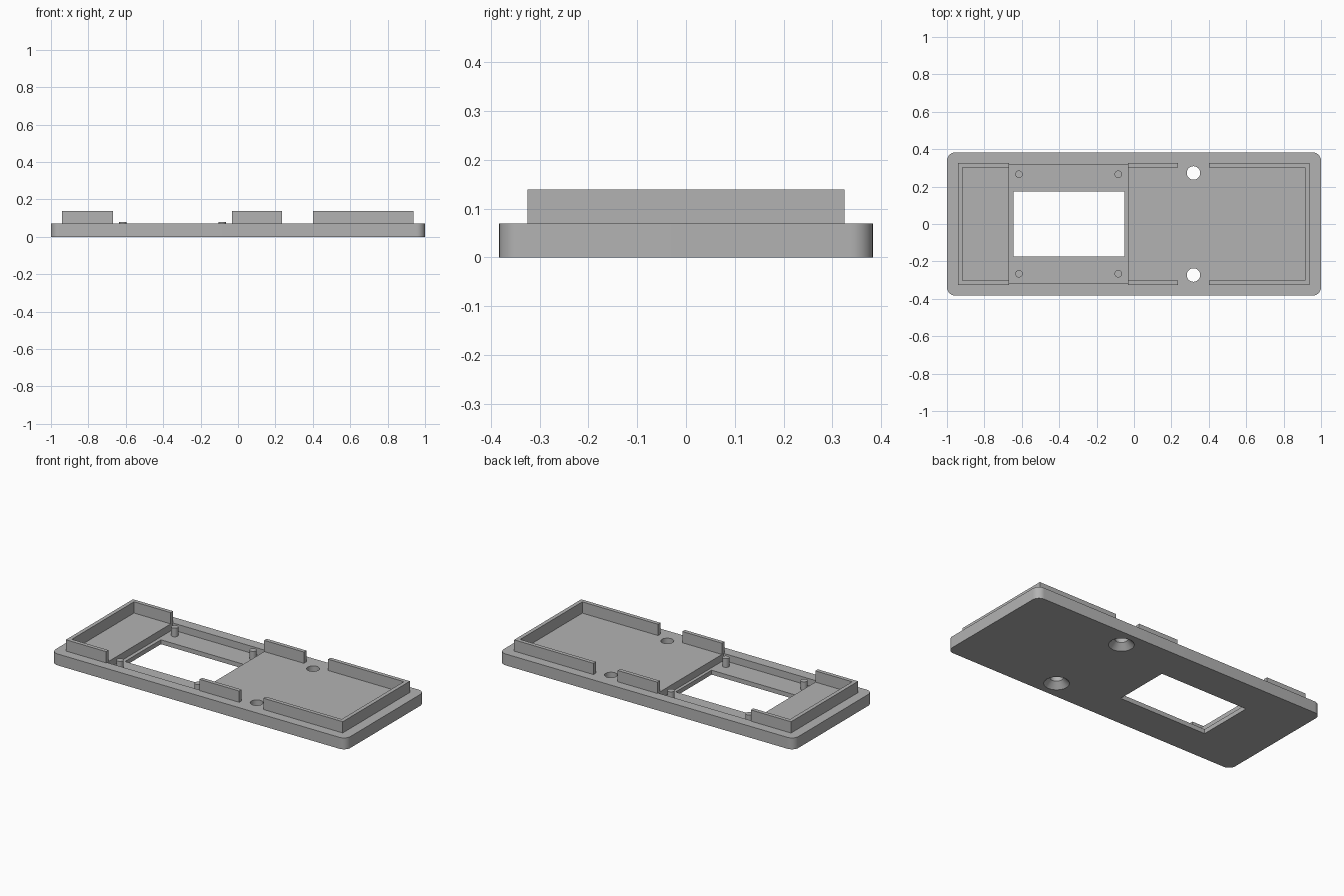
import bpy, bmesh, math

cube = bpy.data.objects.get("Cube")
if cube:
    bpy.data.objects.remove(cube, do_unlink=True)

# Single plastic colour
grey = bpy.data.materials.new("grey plastic")
grey.use_nodes = True
colour = (0.45, 0.45, 0.45, 1)
grey.diffuse_color = colour
grey.node_tree.nodes["Principled BSDF"].inputs["Base Color"].default_value = colour

BASE_TOP, WALL_TOP, FLOOR = 0.07, 0.139, 0.027
WALL_Y, WALL_T = 0.325, 0.024


def prism(name, outline, z0, z1):
    """Extrude a flat outline between two heights."""
    bm = bmesh.new()
    face = bm.faces.new([bm.verts.new((x, y, z0)) for x, y in outline])
    top = bmesh.ops.extrude_face_region(bm, geom=[face])["geom"]
    for v in top:
        if isinstance(v, bmesh.types.BMVert):
            v.co.z = z1
    bmesh.ops.recalc_face_normals(bm, faces=bm.faces)
    return finish(name, bm)


def finish(name, bm):
    mesh = bpy.data.meshes.new(name)
    bm.to_mesh(mesh)
    bm.free()
    mesh.materials.append(grey)
    obj = bpy.data.objects.new(name, mesh)
    bpy.context.collection.objects.link(obj)
    return obj


def rect(x0, x1, y0, y1):
    return [(x0, y0), (x1, y0), (x1, y1), (x0, y1)]


def rounded_rect(hx, hy, r, steps=10):
    pts = []
    for i, (sx, sy) in enumerate([(1, 1), (-1, 1), (-1, -1), (1, -1)]):
        for k in range(steps + 1):
            a = math.pi / 2 * (i + k / steps)
            pts.append((sx * (hx - r) + r * math.cos(a), sy * (hy - r) + r * math.sin(a)))
    return pts


def cone(name, x, y, r0, r1, z0, z1, sides=40):
    bm = bmesh.new()
    bmesh.ops.create_cone(bm, cap_ends=True, segments=sides, radius1=r0, radius2=r1, depth=z1 - z0)
    bmesh.ops.translate(bm, verts=bm.verts, vec=(x, y, (z0 + z1) / 2))
    return finish(name, bm)


def smooth(obj):
    bpy.ops.object.select_all(action="DESELECT")
    obj.select_set(True)
    bpy.context.view_layer.objects.active = obj
    bpy.ops.object.shade_smooth_by_angle(angle=math.radians(30))


def cut(obj, cutter):
    bpy.context.view_layer.objects.active = obj
    mod = obj.modifiers.new("cut", "BOOLEAN")
    mod.operation, mod.solver, mod.object = "DIFFERENCE", "EXACT", cutter
    bpy.ops.object.modifier_apply(modifier=mod.name)
    bpy.data.objects.remove(cutter, do_unlink=True)


# Base plate with recessed display pocket, window and countersunk holes
plate = prism("base_plate", rounded_rect(1, 0.383, 0.045), 0, BASE_TOP)
cut(plate, prism("pocket_cutter", rect(-0.667, -0.033, -0.318, 0.318), FLOOR, 0.2))
cut(plate, prism("window_cutter", rect(-0.645, -0.052, -0.174, 0.174), -0.1, 0.1))
for y in (-0.273, 0.273):
    cut(plate, cone("hole_cutter", 0.318, y, 0.036, 0.036, -0.1, 0.2))
    cut(plate, cone("countersink_cutter", 0.318, y, 0.07, 0.036, 0, 0.035))
smooth(plate)


# U-shaped end walls
def end_wall(name, x_end, x_open):
    inner_x = x_end - math.copysign(WALL_T, x_end)
    inner_y = WALL_Y - WALL_T
    prism(name, [(x_open, -WALL_Y), (x_end, -WALL_Y), (x_end, WALL_Y), (x_open, WALL_Y),
                 (x_open, inner_y), (inner_x, inner_y), (inner_x, -inner_y), (x_open, -inner_y)],
          BASE_TOP, WALL_TOP)


end_wall("right_end_wall", -0.94, -0.667)
end_wall("left_end_wall", 0.938, 0.4)

# Short middle walls
for name, s in (("front", -1), ("back", 1)):
    y0, y1 = sorted((s * WALL_Y, s * (WALL_Y - WALL_T)))
    prism(name + "_middle_wall", rect(-0.033, 0.236, y0, y1), BASE_TOP, WALL_TOP)

# Locating pins in the pocket corners
for x, side in ((-0.615, "right"), (-0.084, "left")):
    for y, end in ((-0.266, "front"), (0.266, "back")):
        smooth(cone(f"{end}_{side}_pin", x, y, 0.02, 0.02, FLOOR, 0.08, 24))
